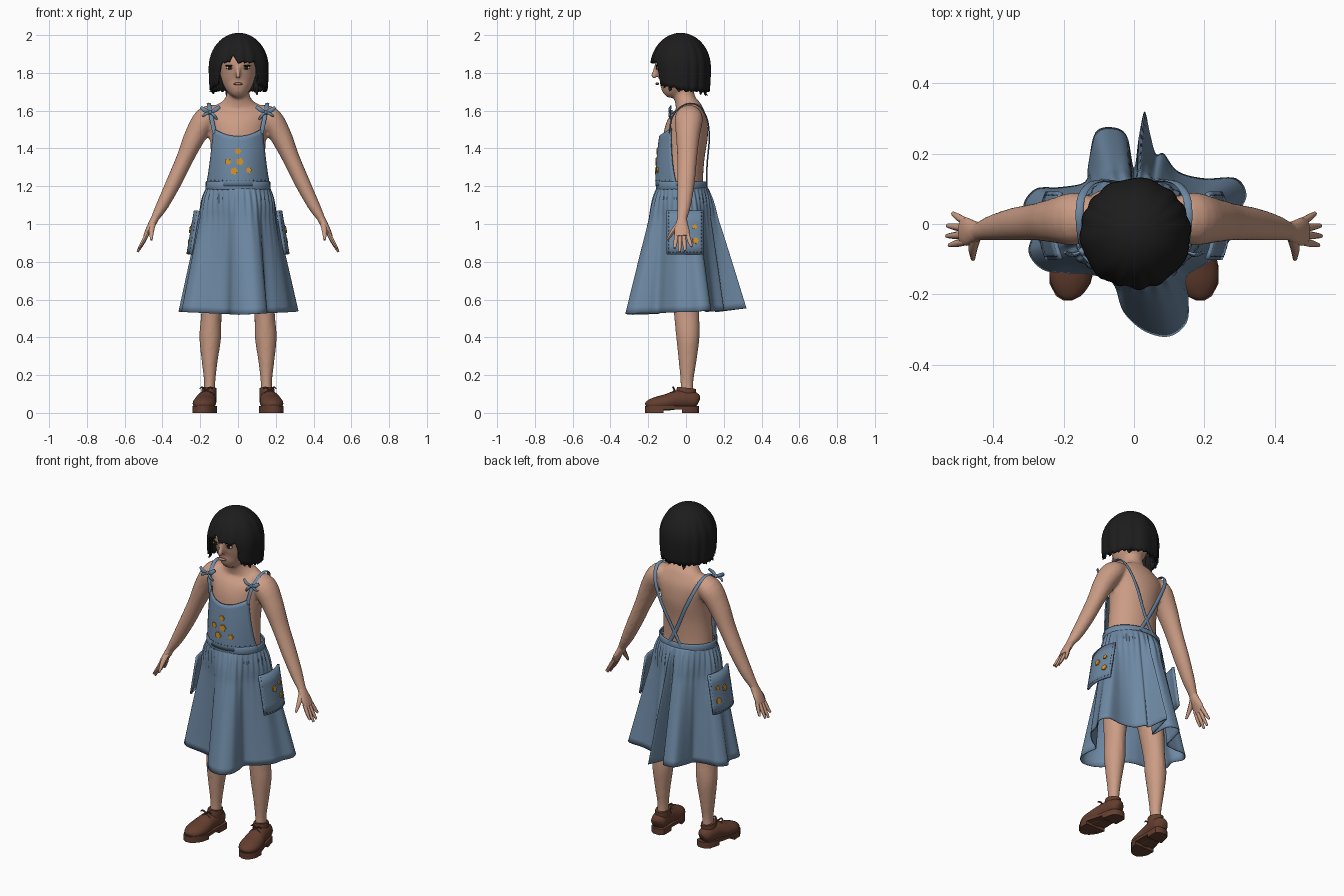
import bpy, bmesh, math, random
from mathutils import Vector, Matrix

if "Cube" in bpy.data.objects:
    bpy.data.objects.remove(bpy.data.objects["Cube"])
random.seed(4)

def mat(name, r, g, b):
    m = bpy.data.materials.new(name)
    m.diffuse_color = (r, g, b, 1)
    m.use_nodes = True
    m.node_tree.nodes["Principled BSDF"].inputs["Base Color"].default_value = m.diffuse_color
    return m

SKIN = mat("skin", .60, .335, .235)
DENIM = mat("denim blue", .155, .25, .37)
STITCH = mat("stitch blue", .05, .09, .15)
ORANGE = mat("flower orange", .70, .30, .02)
HAIR = mat("hair black", .012, .012, .012)
SHOE = mat("shoe brown", .125, .048, .028)
WHITE = mat("eye white", .6, .55, .5)
DARK = mat("eye dark", .02, .012, .01)
LIP = mat("lip rose", .45, .19, .15)

def finish(bm, name, material, solid=0, offset=-1):
    bmesh.ops.recalc_face_normals(bm, faces=bm.faces)
    me = bpy.data.meshes.new(name)
    bm.to_mesh(me)
    bm.free()
    for p in me.polygons:
        p.use_smooth = True
    me.set_sharp_from_angle(angle=math.radians(45))
    me.materials.append(material)
    ob = bpy.data.objects.new(name, me)
    bpy.context.collection.objects.link(ob)
    if solid:
        s = ob.modifiers.new("thickness", 'SOLIDIFY')
        s.thickness, s.offset = solid, offset
    return ob

def smooth(pts, k=4, closed=False):
    # Catmull-Rom resampling of tuples of any length
    n, out = len(pts), []
    for i in range(n if closed else n - 1):
        q = [pts[j % n] if closed else pts[min(max(j, 0), n - 1)] for j in range(i - 1, i + 3)]
        for s in range(k):
            t = s / k
            out.append(tuple(.5 * (2*b + (c-a)*t + (2*a-5*b+4*c-d)*t*t + (3*b-a-3*c+d)*t**3)
                             for a, b, c, d in zip(*q)))
    return out if closed else out + [tuple(pts[-1])]

def loft(bm, rings, cap=True, closed=True):
    vs = [[bm.verts.new(p) for p in r] for r in rings]
    n = len(vs[0])
    for a, b in zip(vs, vs[1:]):
        for i in range(n if closed else n - 1):
            bm.faces.new((a[i], a[(i+1) % n], b[(i+1) % n], b[i]))
    if cap:
        bm.faces.new(vs[0])
        bm.faces.new(vs[-1])

def tube(bm, path, ref=(1, 0, 0), n=16, k=4, side=1):
    # path points: x, y, z, radius along ref, radius across
    path = smooth([(p[0] * side, *p[1:]) for p in path], k)
    c = [Vector(p[:3]) for p in path]
    rings = []
    for i, p in enumerate(path):
        t = (c[min(i+1, len(c)-1)] - c[max(i-1, 0)]).normalized()
        a = Vector(ref)
        a = (a - t * a.dot(t)).normalized()
        b = t.cross(a)
        rings.append([c[i] + a*max(p[3], .001)*math.cos(w) + b*max(p[4], .001)*math.sin(w)
                      for w in (2*math.pi*j/n for j in range(n))])
    loft(bm, rings)

def ball(bm, loc, size, u=16, v=10):
    bmesh.ops.create_uvsphere(bm, u_segments=u, v_segments=v, radius=1,
                              matrix=Matrix.Translation(loc) @ Matrix.Diagonal((*size, 1)))

def flower(bm, c, normal, r):
    q = Vector(normal).to_track_quat('Z', 'Y')
    ring = lambda h: [Vector(c) + q @ Vector((r*(1+.12*math.cos(5*w))*math.cos(w),
                      r*(1+.12*math.cos(5*w))*math.sin(w), h)) for w in (math.pi*j/15 for j in range(30))]
    loft(bm, [ring(-.003), ring(.005)])

# Body: torso, head, arms and legs fused into one skin
bm = bmesh.new()
tube(bm, [(0, -.01, .95, .14, .1), (0, -.01, 1.05, .155, .115), (0, -.02, 1.2, .15, .11),
          (0, -.014, 1.35, .143, .112), (0, 0, 1.48, .152, .117), (0, .013, 1.56, .17, .1),
          (0, .012, 1.61, .14, .075), (0, 0, 1.645, .085, .058), (0, -.012, 1.69, .06, .055),
          (0, -.02, 1.78, .057, .055)], n=32)
tube(bm, [(0, -.115, 1.688, .02, .02), (0, -.1, 1.702, .045, .05), (0, -.07, 1.74, .077, .088),
          (0, -.045, 1.80, .096, .12), (0, -.035, 1.87, .108, .13), (0, -.03, 1.93, .095, .11),
          (0, -.03, 1.97, .05, .06)], n=32)
tube(bm, [(0, -.155, 1.84, .008, .01), (0, -.166, 1.81, .01, .011), (0, -.172, 1.785, .016, .013),
          (0, -.16, 1.772, .008, .008)], n=12)
for s in (-1, 1):
    tube(bm, [(.09, .02, 1.59, .05, .04), (.165, .015, 1.56, .075, .064), (.225, .01, 1.47, .064, .058),
              (.28, .006, 1.35, .053, .046), (.34, 0, 1.22, .047, .041), (.40, -.01, 1.1, .037, .033),
              (.44, -.02, 1.03, .027, .022), (.455, -.022, 1.0, .027, .02)], ref=(0, 1, 0), side=s)
    tube(bm, [(.085, -.01, 1.06, .07, .09), (.1, -.01, .9, .085, .095), (.125, -.005, .7, .07, .08),
              (.14, .003, .53, .055, .068), (.147, .01, .4, .058, .062), (.15, .008, .27, .042, .047),
              (.15, .005, .16, .03, .034), (.153, .005, .07, .032, .036)], side=s)
body = finish(bm, "body", SKIN)
m = body.modifiers.new("fuse", 'REMESH')
m.mode, m.voxel_size, m.use_smooth_shade = 'VOXEL', .009, True
m = body.modifiers.new("soften", 'SMOOTH')
m.iterations = 4

# Hands
for s, side in ((-1, "right"), (1, "left")):
    bm = bmesh.new()
    tube(bm, [(.437, -.02, 1.035, .024, .02), (.455, -.022, 1.0, .032, .02), (.475, -.022, .965, .04, .016),
              (.49, -.02, .935, .036, .012)], ref=(0, 1, 0), side=s)
    for y0, y1, x1, z1 in ((-.05, -.06, .525, .872), (-.031, -.034, .532, .852),
                           (-.012, -.005, .53, .858), (.007, .03, .515, .88)):
        tube(bm, [(.48, y0, .95, .011, .011), (.5*(.482+x1), .5*(y0+y1), .5*(.94+z1), .0105, .01),
                  (x1, y1, z1, .006, .006)], ref=(0, 1, 0), n=8, side=s)
    tube(bm, [(.45, -.035, 1.005, .016, .014), (.458, -.07, .96, .013, .012), (.458, -.1, .915, .006, .006)],
         ref=(1, 0, 0), n=8, side=s)
    finish(bm, side + "_hand", SKIN)

# Face details
for name, material, z, y, size in (("eye_whites", WHITE, 1.828, -.147, (.02, .009, .010)),
                                   ("irises", DARK, 1.828, -.152, (.011, .007, .010)),
                                   ("lashes", DARK, 1.838, -.150, (.024, .010, .0045)),
                                   ("brows", DARK, 1.862, -.149, (.026, .008, .004))):
    bm = bmesh.new()
    for s in (-1, 1):
        ball(bm, (.044 * s, y, z), size)
    finish(bm, name, material)
bm = bmesh.new()
ball(bm, (0, -.152, 1.742), (.025, .01, .007))
finish(bm, "lips", LIP)

# Hair: bob shell cut short over the face, with loose wisps
def hair_point(a, t):
    d = abs((a + math.pi) % (2*math.pi) - math.pi)          # angle away from the front
    k = min(max((d - .62) / .2, 0), 1)
    low = 1.735 - .03 * min(max((d - .9) / .9, 0), 1)
    bang = 1.855 + .035*math.exp(-((a + .2)/.1)**2)
    end = bang + (low - bang)*k + .012*((a*5.1) % 1 - .5)
    z = 2.0 - (2.0 - end) * (1 - math.cos(t * math.pi/2))
    f = math.sqrt(max(0, 1 - ((z-1.83)/.17)**2)) if z > 1.83 else 1 - 3*(1.83 - z)**2
    f *= 1 + .025*t*math.sin(13*a + 2*math.sin(3*a))
    return (.004 + .145*f*math.sin(a), -.028 - .147*f*math.cos(a), z)

bm = bmesh.new()
angles = [2*math.pi*i/144 - math.pi for i in range(144)]
loft(bm, [[hair_point(a, t/18) for a in angles] for t in range(1, 19)], cap=False)
bm.verts.ensure_lookup_table()
bm.faces.new(bm.verts[:144])
finish(bm, "hair", HAIR, .012)
bm = bmesh.new()
for i in range(22):
    a = random.choice((-1, 1)) * random.uniform(.75, 3.1)
    p, q = Vector(hair_point(a, .8)), Vector(hair_point(a, 1))
    out = Vector((math.sin(a), -math.cos(a), 0))
    e = q + out*random.uniform(0, .02) + Vector((0, 0, -random.uniform(.005, .025)))
    tube(bm, [(*p, .012, .006), (*q, .011, .006), (*e, .001, .001)], ref=(math.cos(a), math.sin(a), 0), n=6)
finish(bm, "hair_wisps", HAIR)

# Skirt: gathered waist ellipse flowing to a deeply folded hem
HEM = [(-.06, -.17), (-.03, -.25), (.03, -.305), (.1, -.32), (.15, -.28), (.155, -.21), (.15, -.15),
       (.21, -.11), (.27, -.05), (.29, .02), (.32, .08), (.29, .13), (.2, .13), (.125, .15), (.085, .2),
       (.062, .2), (.045, .26), (.03, .32), (.014, .25), (0, .16), (-.02, .25), (-.06, .275), (-.11, .26),
       (-.13, .17), (-.14, .12), (-.21, .105), (-.28, .1), (-.315, .05), (-.285, -.01), (-.3, -.08),
       (-.26, -.13), (-.19, -.14), (-.12, -.145)]
def skirt_ring(t):
    ring = []
    for x, y in smooth(HEM, 7, True):
        a = math.atan2(y, x)
        g = 1 + .05*math.sin(34*a)*math.exp(-5*t)*min(1, t*12) + .05*math.sin(math.pi*min(1, t*4))
        wx, wy = .168*math.cos(a)*g, -.02 + .135*math.sin(a)*g
        f = t**.95
        z = 1.195 + (.52 + .12*max(0, y - .05) + .05*abs(x) - 1.195)*t
        ring.append((wx + (x-wx)*f, wy + (y-wy)*f, z))
    return ring
bm = bmesh.new()
loft(bm, [skirt_ring((i/26)**1.3) for i in range(27)], cap=False)
finish(bm, "skirt", DENIM, .005)

# Waistband
bm = bmesh.new()
loft(bm, [[(rx*math.cos(w), -.022 + ry*math.sin(w), z) for w in (math.pi*j/32 for j in range(64))]
          for rx, ry, z in ((.168, .134, 1.18), (.173, .137, 1.187), (.172, .136, 1.22), (.168, .132, 1.226))],
     cap=False)
finish(bm, "waistband", DENIM, .008)

# Bib
def bib_point(u, v):
    z = 1.2 + v*(.265 + .04*u*u)
    x = u*(.17 - .042*v**.7)
    return (x, -.158 + .02*v**2 + .115*abs(x/.17)**2.3, z)
bm = bmesh.new()
loft(bm, [[bib_point(i/12, j/12) for i in range(-12, 13)] for j in range(13)], cap=False, closed=False)
finish(bm, "bib", DENIM, .008, 0)

# Straps crossing at the back, tied in shoulder bows
for s, side in ((-1, "right"), (1, "left")):
    bm = bmesh.new()
    tube(bm, [(.124, -.088, 1.48, .011, .004), (.14, -.075, 1.56, .011, .004), (.15, -.035, 1.615, .011, .004),
              (.155, .02, 1.638, .011, .004), (.15, .075, 1.62, .011, .004), (.125, .113, 1.55, .011, .004),
              (.08, .123, 1.45, .011, .004), (.02, .112, 1.32, .011, .004), (-.045, .108, 1.2, .011, .004)],
         n=8, side=s)
    finish(bm, side + "_strap", DENIM)
    bm = bmesh.new()
    ball(bm, (.147*s, -.078, 1.592), (.012, .012, .012))
    for dx, dz, w in ((-.05, .03, .012), (.05, .025, .012), (-.035, -.038, .008), (.042, -.022, .008)):
        tube(bm, [(.147, -.078, 1.592, .004, .005), (.147+dx*.55, -.088, 1.592+dz*.4, .006, w),
                  (.147+dx, -.08, 1.592+dz, .004, w*.7)], ref=(0, 1, 0), n=8, side=s)
    finish(bm, side + "_bow", DENIM)

# Side pockets
def pocket_point(y, z, s, out=0):
    return (s*(.228 + (1.07-z)*.17 - 2.3*(y+.005)**2 + out), y, z)
for s, side in ((-1, "right"), (1, "left")):
    bm = bmesh.new()
    loft(bm, [[pocket_point(-.1 + .19*i/10, z, s) for i in range(11)]
              for z in (1.07, 1.01, .95, .89, .84)], cap=False, closed=False)
    finish(bm, side + "_pocket", DENIM, .012, 0)

# Embroidered flowers
bm = bmesh.new()
for x, z, r in ((0, 1.385, .015), (-.053, 1.33, .015), (.01, 1.33, .018), (-.02, 1.28, .018), (.058, 1.285, .014)):
    v = (z - 1.2) / .267
    flower(bm, (x, bib_point(x/(.17 - .042*v**.7), v)[1] - .004, z), (x*1.5, -1, 0), r)
for s in (-1, 1):
    for y, z, r in ((-.01, .97, .017), (.045, .985, .012), (.05, .912, .016)):
        flower(bm, pocket_point(y, z, s, .007), (s, 4.6*y, .17), r)
finish(bm, "flowers", ORANGE)

# Stitching
bm = bmesh.new()
for i in range(-7, 8):
    p = bib_point(i/8, .11)
    ball(bm, (p[0], p[1]-.004, p[2]), (.006, .002, .002), 6, 4)
for s in (-1, 1):
    for i in range(12):
        for y in (-.092, .082):
            ball(bm, pocket_point(y, 1.06 - .019*i, s, .006), (.002, .002, .005), 6, 4)
    for i in range(10):
        ball(bm, pocket_point(-.085 + .018*i, .85, s, .006), (.002, .005, .002), 6, 4)
finish(bm, "stitches", STITCH)

# Shoes: rounded upper, collar, heeled sole and laces
SOLE = [(.068, .02), (.052, .042), (.0, .049), (-.02, .05), (-.06, .055), (-.12, .065), (-.17, .058),
        (-.205, .035), (-.218, .012)]
def slab(bm, stations, z0, z1, s):
    xc = lambda y: .16 - .13*y
    outline = [(s*(xc(y)+w), y) for y, w in stations] + [(s*(xc(y)-w), y) for y, w in reversed(stations)]
    loft(bm, [[(x, y, z) for x, y in outline] for z in (z0, z1)])
for s, side in ((-1, "right"), (1, "left")):
    bm = bmesh.new()
    tube(bm, [(.152, .064, .06, .02, .025), (.155, .05, .065, .04, .042), (.16, .01, .07, .047, .05),
              (.168, -.05, .068, .051, .05), (.175, -.1, .056, .06, .044), (.182, -.16, .048, .058, .036),
              (.187, -.2, .042, .036, .024), (.188, -.212, .038, .01, .012)], side=s, n=20)
    tube(bm, [(.157, -.005, .06, .042, .05), (.154, 0, .105, .041, .053), (.153, .003, .132, .038, .05)],
         side=s, n=20)
    slab(bm, SOLE, .018, .036, s)
    slab(bm, SOLE[:4], 0, .02, s)
    slab(bm, SOLE[5:], 0, .02, s)
    for dx, dz in ((-.035, .012), (.035, .012), (-.03, -.012), (.03, -.012)):
        tube(bm, [(.168, -.06, .12, .004, .004), (.168+dx*.6, -.068, .124+dz, .005, .005),
                  (.168+dx, -.066, .115+dz, .003, .003)], ref=(0, 1, 0), n=6, side=s)
    finish(bm, side + "_shoe", SHOE)
